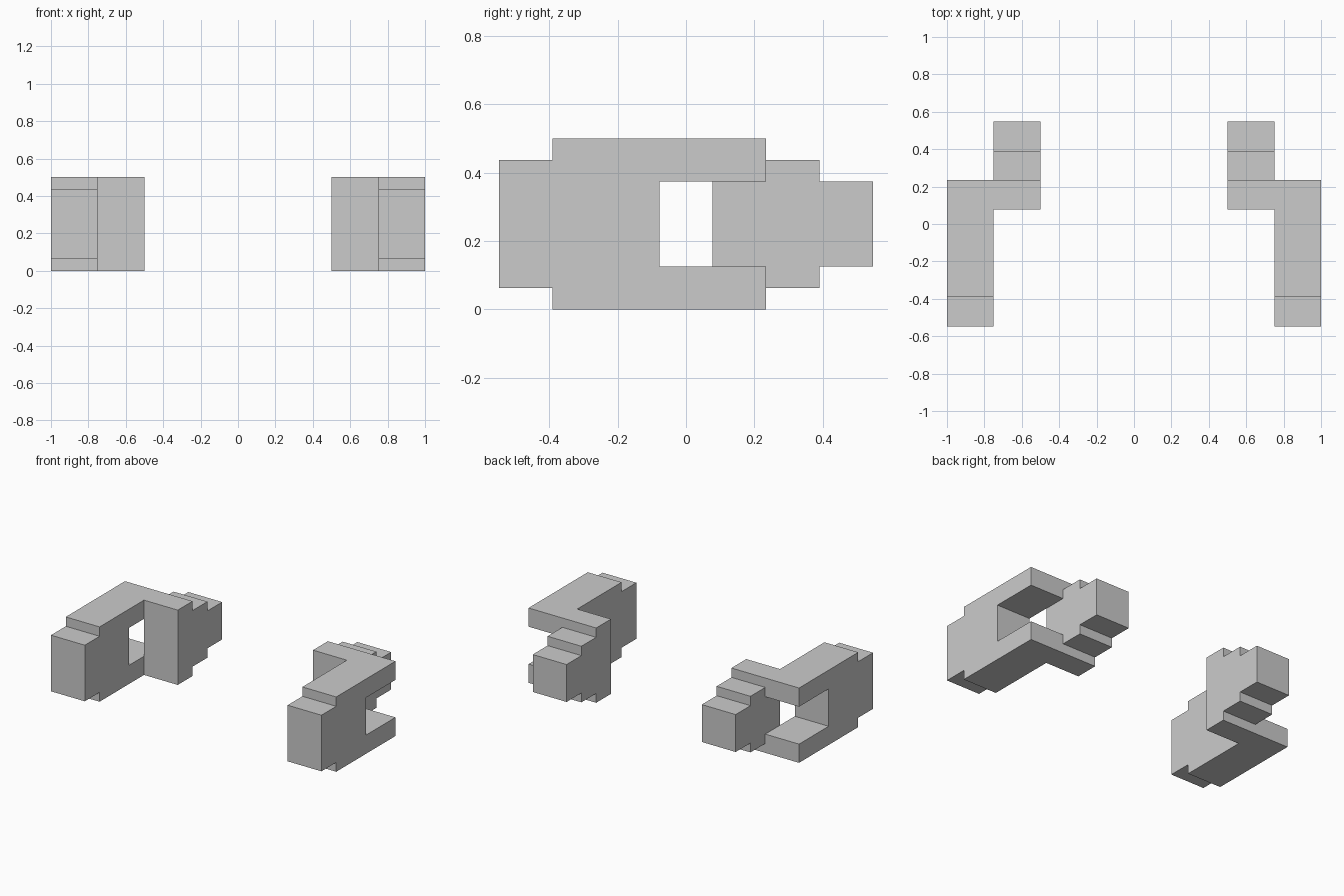
import bpy, bmesh

if "Cube" in bpy.data.objects:
    bpy.data.objects.remove(bpy.data.objects["Cube"])

U = 5 / 64  # length of half a step along y


def prism(name, profile, x0, x1):
    """Extrude a closed (y, z) profile from x0 to x1."""
    bm = bmesh.new()
    face = bm.faces.new([bm.verts.new((x0, y, z)) for y, z in profile])
    ext = bmesh.ops.extrude_face_region(bm, geom=[face])
    verts = [v for v in ext["geom"] if isinstance(v, bmesh.types.BMVert)]
    bmesh.ops.translate(bm, verts=verts, vec=(x1 - x0, 0, 0))
    bmesh.ops.recalc_face_normals(bm, faces=bm.faces)
    mesh = bpy.data.meshes.new(name)
    bm.to_mesh(mesh)
    bm.free()
    obj = bpy.data.objects.new(name, mesh)
    bpy.context.collection.objects.link(obj)
    return obj


def symmetric(upper):
    """Close an upper outline with its reflection about z = 0.25."""
    return upper + [(y, 0.5 - z) for y, z in reversed(upper)]


# Outer arm: stepped front, slot open at the back
outer = symmetric([(-U, 0.375), (3 * U, 0.375), (3 * U, 0.5), (-5 * U, 0.5),
                   (-5 * U, 0.4375), (-7 * U, 0.4375)])
bracket = prism("hinged_bracket", outer, 0.75, 1.0)

# Inner block: stepped down twice towards the back
inner = symmetric([(U, 0.5), (3 * U, 0.5), (3 * U, 0.4375), (5 * U, 0.4375),
                   (5 * U, 0.375), (7 * U, 0.375)])
block = prism("inner_block", inner, 0.5, 0.75)
block.hide_render = True

# Join both into one solid, then mirror to the other side
union = bracket.modifiers.new("join", 'BOOLEAN')
union.operation = 'UNION'
union.solver = 'EXACT'
union.object = block
bpy.context.view_layer.objects.active = bracket
bpy.ops.object.modifier_apply(modifier="join")
bpy.data.objects.remove(block)
mirror = bracket.modifiers.new("mirror", 'MIRROR')
mirror.use_mirror_merge = False
